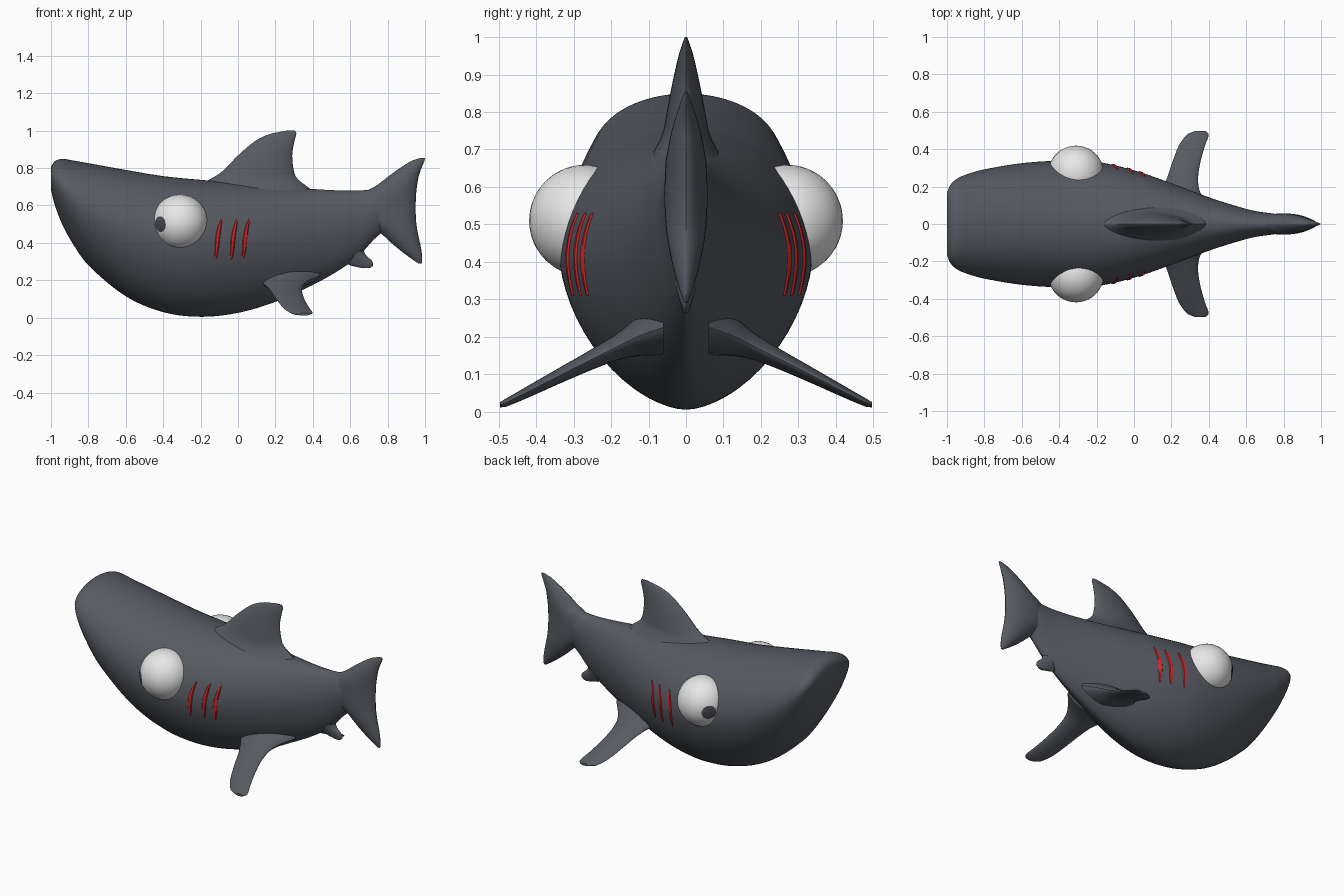
import bpy, bmesh, math
from mathutils import Vector

if "Cube" in bpy.data.objects:
    bpy.data.objects.remove(bpy.data.objects["Cube"])


def material(name, rgb):
    m = bpy.data.materials.new(name)
    m.diffuse_color = (*rgb, 1)
    m.use_nodes = True
    m.node_tree.nodes["Principled BSDF"].inputs["Base Color"].default_value = m.diffuse_color
    return m


SKIN = material("slate grey", (0.093, 0.102, 0.122))
WHITE = material("eye white", (0.8, 0.8, 0.8))
PUPIL = material("pupil grey", (0.07, 0.07, 0.09))
RED = material("gill red", (0.65, 0.02, 0.02))


def curve(rows, t):
    """Smooth interpolation through rows whose first value is the parameter."""
    n = len(rows)
    i = 0
    while i < n - 2 and t > rows[i + 1][0]:
        i += 1
    a, b = rows[i], rows[i + 1]
    p, q = rows[max(i - 1, 0)], rows[min(i + 2, n - 1)]
    h = b[0] - a[0]
    u = (t - a[0]) / h
    out = []
    for k in range(1, len(a)):
        ma = (b[k] - p[k]) / (b[0] - p[0]) * h
        mb = (q[k] - a[k]) / (q[0] - a[0]) * h
        out.append((2*u**3 - 3*u*u + 1) * a[k] + (u**3 - 2*u*u + u) * ma
                   + (3*u*u - 2*u**3) * b[k] + (u**3 - u*u) * mb)
    return out


def make(name, bm, mats):
    bmesh.ops.recalc_face_normals(bm, faces=bm.faces)
    mesh = bpy.data.meshes.new(name)
    bm.to_mesh(mesh)
    bm.free()
    ob = bpy.data.objects.new(name, mesh)
    bpy.context.collection.objects.link(ob)
    for m in mats:
        mesh.materials.append(m)
    return ob


def loft(name, rings, mat):
    bm = bmesh.new()
    vs = [[bm.verts.new(p) for p in r] for r in rings]
    n = len(vs[0])
    for a, b in zip(vs, vs[1:]):
        for i in range(n):
            j = (i + 1) % n
            bm.faces.new((a[i], a[j], b[j], b[i]))
    bm.faces.new(vs[0])
    bm.faces.new(vs[-1])
    return make(name, bm, [mat])


def spow(v, e):
    return math.copysign(abs(v) ** e, v)


# Body: x, top, bottom, half width
BODY = [
    (-1.0, 0.805, 0.685, 0.165), (-0.985, 0.832, 0.62, 0.205),
    (-0.945, 0.849, 0.51, 0.243), (-0.88, 0.84, 0.39, 0.27),
    (-0.8, 0.826, 0.28, 0.292), (-0.6, 0.79, 0.115, 0.325),
    (-0.4, 0.757, 0.03, 0.338), (-0.2, 0.737, 0.005, 0.332),
    (0.0, 0.72, 0.026, 0.287), (0.2, 0.703, 0.085, 0.218),
    (0.4, 0.688, 0.175, 0.143), (0.55, 0.68, 0.26, 0.095),
    (0.65, 0.68, 0.335, 0.069), (0.75, 0.685, 0.44, 0.055),
    (0.88, 0.65, 0.52, 0.03),
]
MID = 0.56       # height fraction of the widest line
LOW_EXP = 1.72   # the belly narrows to a soft keel


def body_side(x, z):
    """Half width of the body at a given x and z."""
    top, bot, w = curve(BODY, x)
    c = bot + (top - bot) * MID
    if z > c:
        return w * (1 - ((z - c) / (top - c)) ** 2) ** 0.5
    return w * (1 - ((c - z) / (c - bot)) ** LOW_EXP) ** (1 / LOW_EXP)


rings = []
for i in range(91):
    x = -1 + 1.88 * (i / 90) ** 1.25
    top, bot, w = curve(BODY, x)
    c = bot + (top - bot) * MID
    ring = []
    for k in range(64):
        a = math.tau * k / 64
        s, co = math.sin(a), math.cos(a)
        if s >= 0:
            ring.append((x, w * co, c + (top - c) * s))
        else:
            e = 2 / LOW_EXP
            ring.append((x, w * spow(co, e), c + (c - bot) * spow(s, e)))
    rings.append(ring)
loft("body", rings, SKIN)


def fin(name, rows, place, steps=28, seg=28):
    """rows: station, leading x, trailing x, half thickness, extra values."""
    rings = []
    for i in range(steps + 1):
        t = rows[0][0] + (rows[-1][0] - rows[0][0]) * i / steps
        lead, trail, th, *extra = curve(rows, t)
        ring = []
        for k in range(seg):
            a = math.tau * k / seg
            x = (lead + trail) / 2 - (trail - lead) / 2 * math.cos(a)
            ring.append(place(t, x, th * spow(math.sin(a), 1.3), extra))
        rings.append(ring)
    return loft(name, rings, SKIN)


def upright(t, x, d, extra):
    return (x, d, t)


# Dorsal fin
fin("dorsal_fin", [
    (0.62, -0.3, 0.46, 0.14), (0.69, -0.24, 0.385, 0.09),
    (0.74, -0.15, 0.32, 0.064), (0.78, -0.087, 0.3, 0.055),
    (0.87, 0.003, 0.29, 0.038), (0.95, 0.1, 0.303, 0.02),
    (0.985, 0.18, 0.312, 0.009), (1.0, 0.26, 0.305, 0.003)], upright)

# Tail fin
fin("tail_fin", [
    (0.29, 0.965, 0.982, 0.004), (0.31, 0.935, 0.985, 0.012),
    (0.35, 0.88, 0.982, 0.025), (0.4, 0.82, 0.973, 0.038),
    (0.46, 0.755, 0.96, 0.05), (0.52, 0.68, 0.952, 0.056),
    (0.6, 0.64, 0.95, 0.057), (0.67, 0.68, 0.953, 0.054),
    (0.71, 0.745, 0.958, 0.047), (0.76, 0.81, 0.967, 0.036),
    (0.81, 0.88, 0.985, 0.02), (0.842, 0.935, 0.998, 0.009),
    (0.855, 0.975, 1.0, 0.003)], upright, 40)

# Small lower fin near the tail
fin("anal_fin", [
    (0.265, 0.665, 0.705, 0.006), (0.28, 0.6, 0.722, 0.012),
    (0.305, 0.56, 0.715, 0.02), (0.335, 0.55, 0.683, 0.028),
    (0.38, 0.54, 0.672, 0.035), (0.45, 0.53, 0.71, 0.04)], upright)

for side, label in ((-1, "right"), (1, "left")):
    # Pectoral fin: y, leading x, trailing x, half thickness, z
    fin(label + "_pectoral_fin", [
        (0.06, 0.03, 0.44, 0.075, 0.225), (0.13, 0.1, 0.38, 0.052, 0.2),
        (0.18, 0.145, 0.35, 0.037, 0.175), (0.25, 0.178, 0.343, 0.028, 0.14),
        (0.33, 0.205, 0.355, 0.022, 0.1), (0.42, 0.24, 0.38, 0.016, 0.054),
        (0.47, 0.275, 0.398, 0.012, 0.029), (0.49, 0.3, 0.396, 0.01, 0.02),
        (0.497, 0.325, 0.385, 0.007, 0.018)],
        lambda t, x, d, e: (x, side * t, e[0] + d))

    # Eye: ball with its pole turned to the gaze, pupil on the polar rings
    bm = bmesh.new()
    bmesh.ops.create_uvsphere(bm, u_segments=40, v_segments=22, radius=0.149)
    for f in bm.faces:
        polar = f.calc_center_median().normalized().z
        f.material_index = 1 if polar > math.cos(math.radians(16)) else 0
    gaze = Vector((-0.108, side * 0.1, -0.01))
    bmesh.ops.rotate(bm, verts=bm.verts,
                     matrix=gaze.to_track_quat('Z', 'Y').to_matrix())
    bmesh.ops.translate(bm, verts=bm.verts, vec=(-0.31, side * 0.27, 0.51))
    make(label + "_eye", bm, [WHITE, PUPIL])

    # Gill slits: thin tapered plates following the flank
    for n, gx in enumerate((-0.11, -0.027, 0.037)):
        bm = bmesh.new()
        grid = []
        for i in range(17):
            u = i / 16
            z = 0.31 + 0.22 * u
            mid = gx + 0.045 * (u - 0.4) ** 2 * (1 if u > 0.4 else -0.4) + 0.015 * (u - 0.5)
            half = 0.002 + 0.0105 * math.sin(math.pi * u) ** 0.6
            grid.append([bm.verts.new((mid + half * c, side * (
                body_side(mid + half * c, z) + lift), z))
                for c, lift in ((-1, -0.001), (-0.6, 0.005), (0.6, 0.005), (1, -0.001))])
        for a, b in zip(grid, grid[1:]):
            for k in range(3):
                quad = (a[k], a[k + 1], b[k + 1], b[k])
                bm.faces.new(quad if side < 0 else quad[::-1])
        make(f"{label}_gill_{n + 1}", bm, [RED])

# Smooth shading with sharp edges kept
bpy.ops.object.select_all(action='SELECT')
bpy.context.view_layer.objects.active = bpy.data.objects["body"]
bpy.ops.object.shade_smooth_by_angle(angle=math.radians(40))
